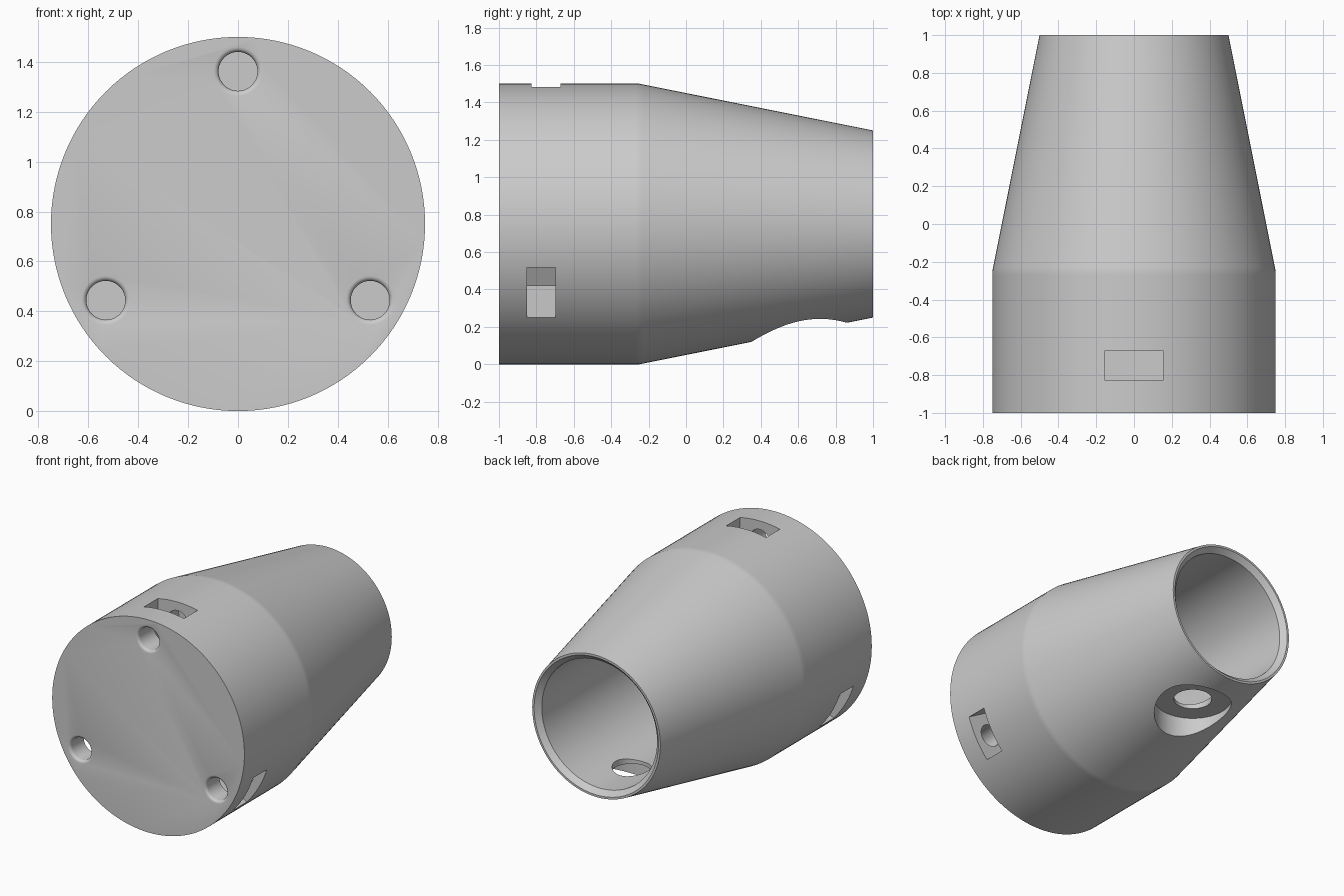
import bpy
import bmesh
from math import sin, cos, pi, radians
from mathutils import Matrix, Vector

cube = bpy.data.objects.get("Cube")
if cube:
    bpy.data.objects.remove(cube, do_unlink=True)

grey = bpy.data.materials.new("plain grey")
grey.use_nodes = True
colour = (0.6, 0.6, 0.6, 1)
grey.diffuse_color = colour
grey.node_tree.nodes["Principled BSDF"].inputs["Base Color"].default_value = colour

AXIS = Matrix.Translation((0, 0, 0.75))            # centre line of the body
ALONG_Y = Matrix.Rotation(-pi / 2, 4, 'X')         # turns local z to +y


def finish(name, bm, matrix):
    bmesh.ops.transform(bm, matrix=matrix, verts=bm.verts)
    bmesh.ops.recalc_face_normals(bm, faces=bm.faces)
    mesh = bpy.data.meshes.new(name)
    bm.to_mesh(mesh)
    bm.free()
    mesh.materials.append(grey)
    obj = bpy.data.objects.new(name, mesh)
    bpy.context.collection.objects.link(obj)
    return obj


def lathe(name, profile, matrix, sides):
    """Closed solid from (radius, height) rings around local z."""
    bm = bmesh.new()
    rings = [[bm.verts.new((r * sin(2 * pi * i / sides), r * cos(2 * pi * i / sides), h))
              for i in range(sides)] for r, h in profile]
    for low, high in zip(rings, rings[1:]):
        for i in range(sides):
            j = (i + 1) % sides
            bm.faces.new((low[i], low[j], high[j], high[i]))
    bm.faces.new(rings[0])
    bm.faces.new(rings[-1])
    return finish(name, bm, matrix)


def box(name, low, high, matrix):
    bm = bmesh.new()
    low, high = Vector(low), Vector(high)
    bmesh.ops.create_cube(bm, size=1)
    bmesh.ops.scale(bm, vec=high - low, verts=bm.verts)
    bmesh.ops.translate(bm, vec=(low + high) / 2, verts=bm.verts)
    return finish(name, bm, matrix)


def cut(target, cutter):
    cutter.hide_render = True
    mod = target.modifiers.new("cut", 'BOOLEAN')
    mod.operation = 'DIFFERENCE'
    mod.solver = 'EXACT'
    mod.object = cutter
    bpy.context.view_layer.objects.active = target
    bpy.ops.object.modifier_apply(modifier=mod.name)
    bpy.data.objects.remove(cutter, do_unlink=True)


# Tapered body with a chamfered socket in the back
def taper(y):
    return 0.75 - 0.2 * max(0, y + 0.25)


outside = [(taper(y), y) for y in (-1, -0.9, -0.6, -0.27, -0.25, -0.23, 0.3, 0.9, 1)]
socket = [(0.485, 1), (0.45, 0.965), (0.45, 0.9), (0.45, 0.3), (0.45, -0.25)]
body = lathe("tapered_socket_body", outside + socket, AXIS @ ALONG_Y, 128)

# Three bolt holes with rounded mouths, each crossing a nut slot
mouth = [(0.098 - 0.02 * sin(t * pi / 8), -0.98 - 0.02 * cos(t * pi / 8)) for t in range(5)]
hole = [(0.098, -1.05)] + mouth + [(0.078, -0.55)]
for angle, start in ((0, -0.825), (120, -0.85), (240, -0.85)):
    turn = AXIS @ Matrix.Rotation(radians(angle), 4, 'Y')
    cut(body, box("nut_slot_cutter", (-0.155, start, 0.39), (0.155, start + 0.153, 0.9), turn))
    cut(body, lathe("bolt_hole_cutter", hole,
                    turn @ Matrix.Translation((0, 0, 0.612)) @ ALONG_Y, 48))

# Screw seat and screw hole under the socket
under = Matrix.Translation((0, 0.605, 0))
cut(body, lathe("screw_seat_cutter", [(0.255, -0.1), (0.255, 0.275)], under, 64))
cut(body, lathe("screw_hole_cutter", [(0.126, -0.1), (0.126, 0.6)], under, 48))

# Smooth round surfaces, sharp edges kept
bpy.ops.object.select_all(action='DESELECT')
body.select_set(True)
bpy.context.view_layer.objects.active = body
bpy.ops.object.shade_smooth_by_angle(angle=radians(30))
